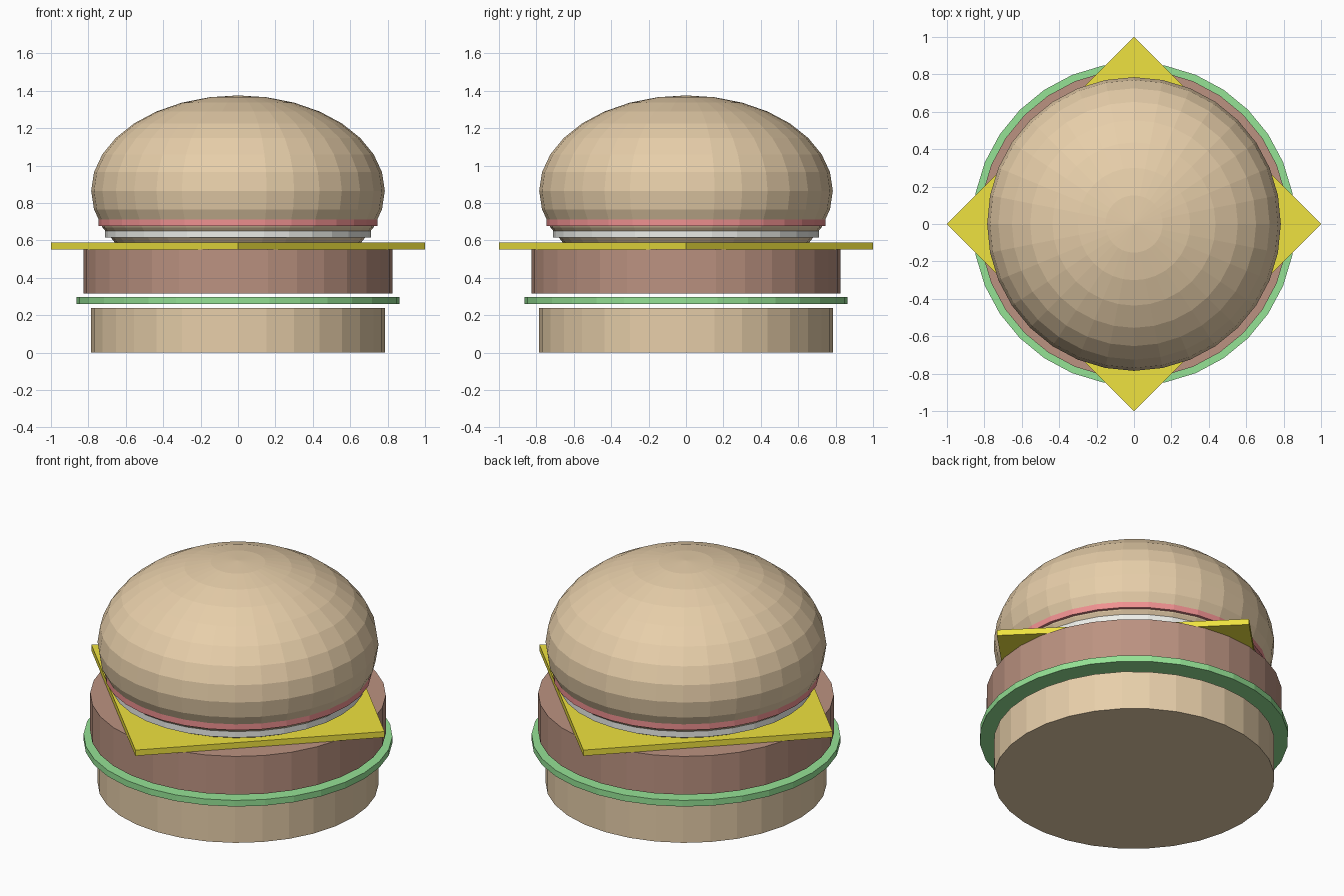
import bpy
import math

if "Cube" in bpy.data.objects:
    bpy.data.objects.remove(bpy.data.objects["Cube"])


def paint(obj, name, color):
    obj.name = name
    mat = bpy.data.materials.get(name) or bpy.data.materials.new(name)
    mat.diffuse_color = (*color, 1)
    mat.use_nodes = True
    mat.node_tree.nodes["Principled BSDF"].inputs["Base Color"].default_value = mat.diffuse_color
    obj.data.materials.append(mat)
    return obj


def disc(name, radius, z0, z1, color, sides=32, turn=0):
    bpy.ops.mesh.primitive_cylinder_add(
        vertices=sides, radius=radius, depth=z1 - z0,
        location=(0, 0, (z0 + z1) / 2), rotation=(0, 0, turn))
    return paint(bpy.context.object, name, color)


BUN = (0.80, 0.62, 0.40)

# Stacked layers, bottom to top
disc("bottom_bun", 0.785, 0.0, 0.238, BUN)
disc("lettuce", 0.863, 0.26, 0.298, (0.30, 0.76, 0.30))
disc("patty", 0.826, 0.316, 0.552, (0.50, 0.29, 0.22))
# Square cheese slice with corners pointing along x and y
disc("cheese_slice", 1.0, 0.552, 0.588, (0.86, 0.76, 0.05), sides=4)
disc("onion_slice", 0.71, 0.614, 0.651, (0.85, 0.86, 0.82))
disc("tomato_slice", 0.745, 0.676, 0.714, (0.86, 0.28, 0.28))

# Top bun: squashed low-poly ball sinking into the layers
bpy.ops.mesh.primitive_uv_sphere_add(segments=32, ring_count=16, radius=1,
                                     location=(0, 0, 0.865))
top = paint(bpy.context.object, "top_bun", BUN)
top.scale = (0.785, 0.785, 0.51)
